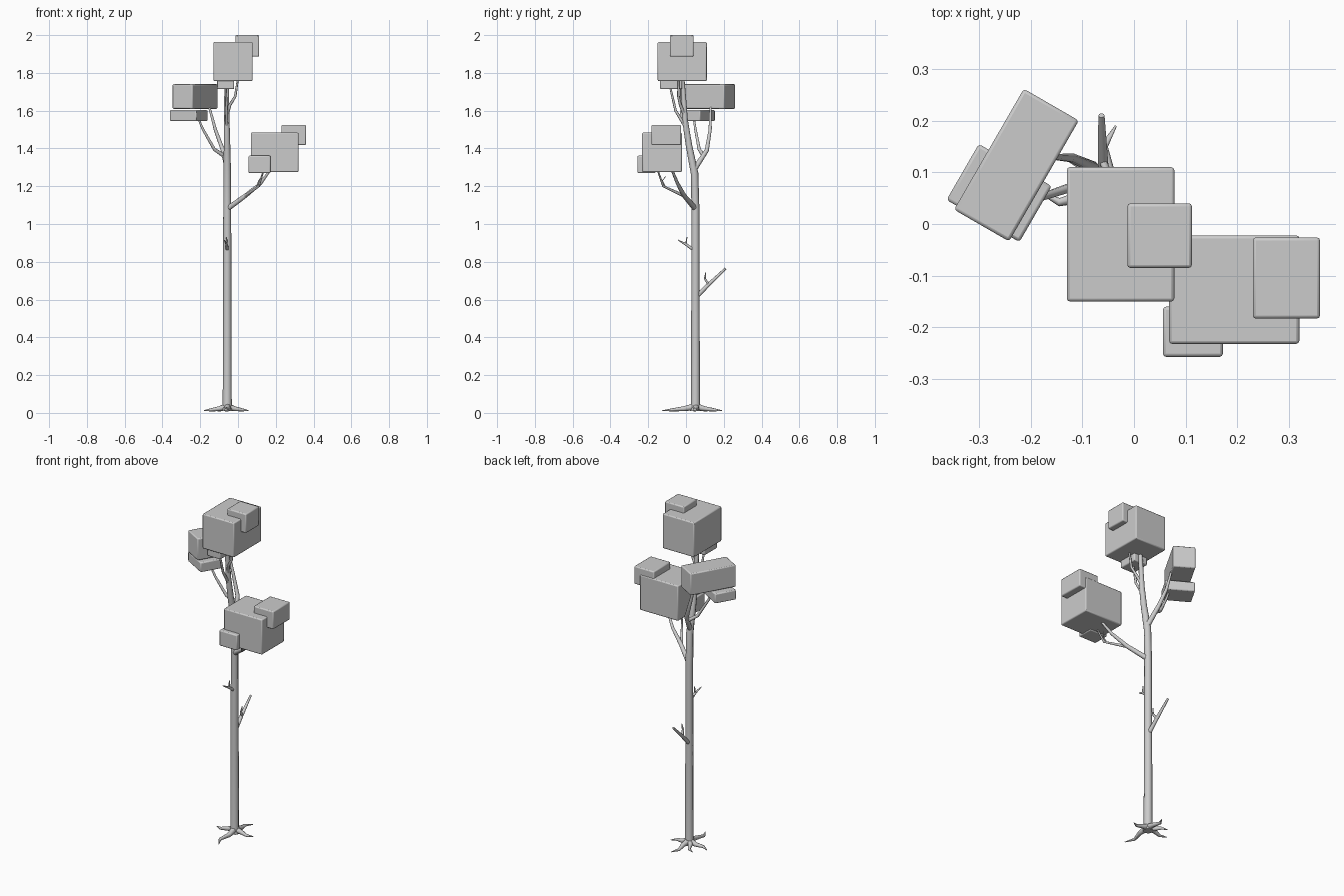
import bpy, math


def tube(name, points, radii):
    """Tapered tube through a few points."""
    cu = bpy.data.curves.new(name, 'CURVE')
    cu.dimensions = '3D'
    cu.bevel_depth = 1.0
    cu.bevel_resolution = 2
    cu.use_fill_caps = True
    sp = cu.splines.new('POLY')
    sp.points.add(len(points) - 1)
    for p, co, r in zip(sp.points, points, radii):
        p.co = (*co, 1)
        p.radius = r
    ob = bpy.data.objects.new(name, cu)
    bpy.context.collection.objects.link(ob)
    bpy.ops.object.select_all(action='DESELECT')
    ob.select_set(True)
    bpy.context.view_layer.objects.active = ob
    bpy.ops.object.convert(target='MESH')
    bpy.ops.object.shade_smooth_by_angle(angle=math.radians(50))


def leaf_block(name, center, size, turn=0):
    """Box of foliage with softened edges."""
    bpy.ops.mesh.primitive_cube_add(size=1, location=center,
                                    rotation=(0, 0, math.radians(turn)))
    ob = bpy.context.object
    ob.name = name
    ob.scale = size
    bpy.ops.object.transform_apply(location=False, rotation=False, scale=True)
    bev = ob.modifiers.new("soft_edges", 'BEVEL')
    bev.width = 0.006
    bev.segments = 2
    bpy.ops.object.shade_smooth_by_angle(angle=math.radians(30))


def span_block(name, x, y, z):
    leaf_block(name, [(a + b) / 2 for a, b in (x, y, z)],
               [b - a for a, b in (x, y, z)])


# trunk
tube("trunk",
     [(-.057, .05, .01), (-.057, .05, .05), (-.057, .05, .6), (-.057, .05, 1.08),
      (-.057, .045, 1.27), (-.058, .015, 1.42), (-.06, -.005, 1.55), (-.06, -.02, 1.78)],
     [.028, .024, .022, .021, .02, .017, .015, .011])

# roots spreading on the ground
root_tips = [(.055, .065), (-.035, .19), (-.13, .125), (-.18, .06), (-.04, -.125)]
for i, (tx, ty) in enumerate(root_tips):
    dx, dy = tx + .057, ty - .05
    bend = .12 if i % 2 else -.12
    tube(f"root_{i + 1}",
         [(-.057 + .05 * dx, .05 + .05 * dy, .032),
          (-.057 + .35 * dx, .05 + .35 * dy, .022),
          (-.057 + .7 * dx - bend * dy, .05 + .7 * dy + bend * dx, .016),
          (tx, ty, .012)], [.018, .013, .008, .002])

# branches and twigs
tube("right_branch", [(-.057, .05, 1.08), (.04, -.01, 1.15), (.12, -.045, 1.215),
                      (.18, -.08, 1.30)], [.015, .012, .009, .006])
tube("right_twig", [(.035, -.007, 1.147), (.11, -.12, 1.20), (.14, -.155, 1.30)],
     [.009, .006, .004])
tube("right_small_twig", [(.10, -.11, 1.195), (.11, -.125, 1.23), (.13, -.105, 1.255)],
     [.004, .003, .001])
tube("left_branch", [(-.057, .045, 1.29), (-.08, .11, 1.39), (-.12, .128, 1.5),
                     (-.155, .13, 1.63)], [.015, .012, .009, .006])
tube("left_twig", [(-.073, .095, 1.36), (-.125, .07, 1.395), (-.185, .05, 1.5),
                   (-.215, .04, 1.57)], [.011, .009, .007, .005])
tube("crown_front_branch", [(-.06, 0, 1.51), (-.06, -.055, 1.6), (-.065, -.085, 1.73)],
     [.009, .007, .005])
tube("crown_right_branch", [(-.06, -.005, 1.57), (-.043, -.03, 1.63), (-.015, -.04, 1.675),
                            (0, -.04, 1.77)], [.010, .008, .007, .005])

# bare stubs low on the trunk
tube("back_stub", [(-.057, .05, .61), (-.06, .12, .68), (-.063, .21, .765)],
     [.013, .010, .006])
tube("back_stub_twig", [(-.06, .12, .68), (-.05, .10, .71), (-.045, .105, .745)],
     [.008, .006, .002])
tube("front_stub", [(-.057, .045, .86), (-.06, 0, .892), (-.072, -.042, .915)],
     [.009, .007, .002])
tube("front_stub_twig", [(-.06, 0, .892), (-.06, .005, .932)], [.005, .002])

# crown foliage
span_block("crown_block", (-.13, .078), (-.15, .11), (1.757, 1.963))
span_block("crown_top_block", (-.013, .112), (-.085, .04), (1.886, 2.0))
span_block("crown_bottom_block", (-.11, -.02), (-.137, -.02), (1.714, 1.77))

# right foliage
span_block("right_block", (.068, .32), (-.232, -.022), (1.275, 1.484))
span_block("right_top_block", (.23, .36), (-.183, -.026), (1.418, 1.524))
span_block("right_low_block", (.056, .172), (-.257, -.16), (1.27, 1.362))

# left foliage, turned
leaf_block("left_block", (-.2275, .114, 1.675), (.27, .123, .13), 60)
leaf_block("left_low_block", (-.261, .06, 1.574), (.125, .163, .058), 60)
